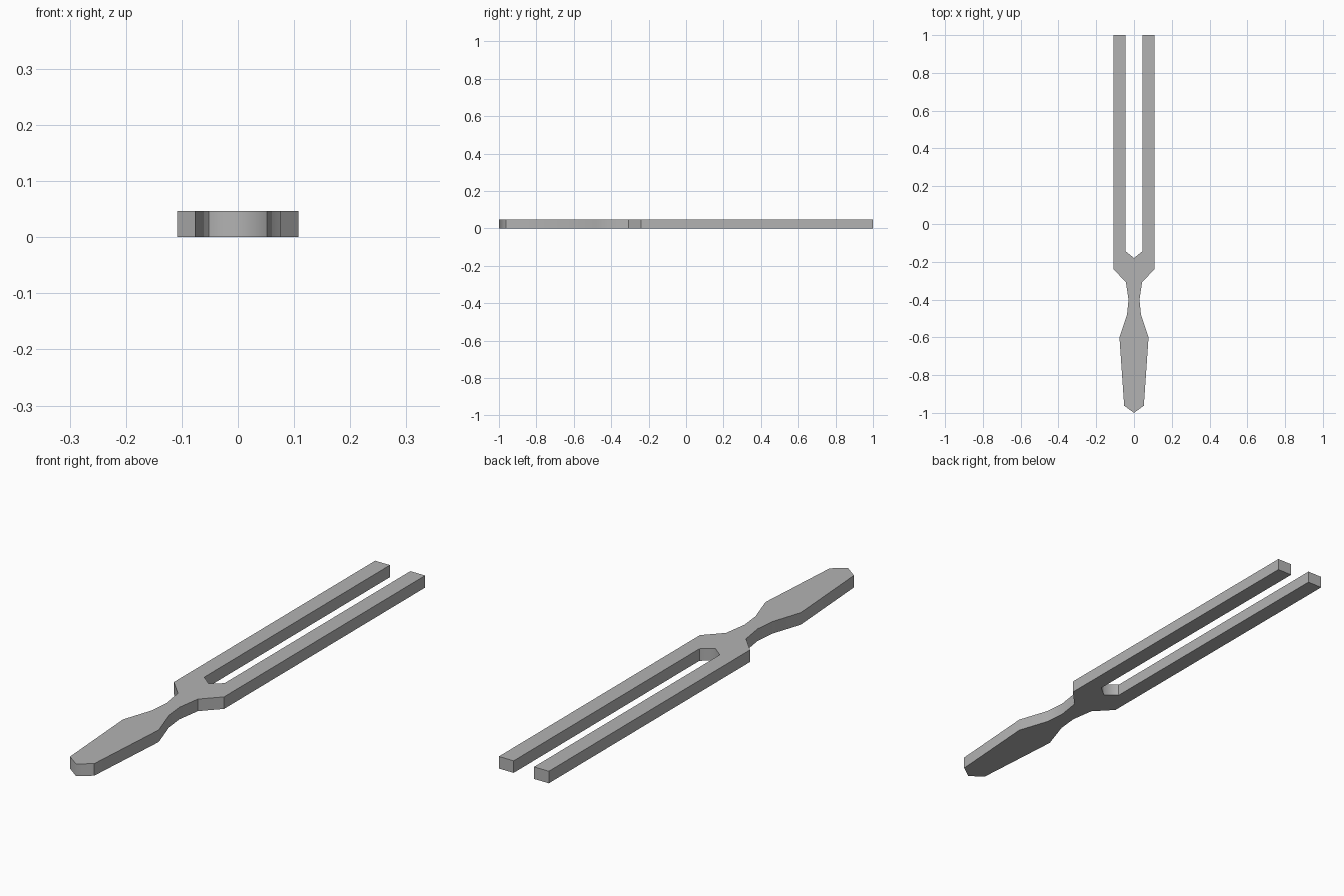
import bpy
import bmesh
import math

cube = bpy.data.objects.get("Cube")
if cube:
    bpy.data.objects.remove(cube, do_unlink=True)

THICKNESS = 0.047

steel = bpy.data.materials.new("grey steel")
steel.use_nodes = True
colour = (0.45, 0.45, 0.45, 1)
steel.diffuse_color = colour
steel.node_tree.nodes["Principled BSDF"].inputs["Base Color"].default_value = colour

# Half outline from the handle tip round to the notch between the tines
half = [
    (0, -0.995), (0.052, -0.962),                     # handle tip
    (0.077, -0.6), (0.037, -0.48), (0.029, -0.4),     # grip and neck
    (0.043, -0.308), (0.108, -0.24),                  # shoulder
    (0.108, 1), (0.044, 1),                           # tine end
    (0.044, -0.145), (0, -0.18),                      # notch
]
half[0] = (0, -1)
outline = half + [(-x, y) for x, y in reversed(half[1:-1])]

# Extrude the outline into a flat bar
bm = bmesh.new()
face = bm.faces.new([bm.verts.new((x, y, 0)) for x, y in outline])
top = bmesh.ops.extrude_face_region(bm, geom=[face])["geom"]
bmesh.ops.translate(bm, vec=(0, 0, THICKNESS),
                    verts=[v for v in top if isinstance(v, bmesh.types.BMVert)])
bmesh.ops.recalc_face_normals(bm, faces=bm.faces)
mesh = bpy.data.meshes.new("tuning_fork")
bm.to_mesh(mesh)
bm.free()
mesh.materials.append(steel)

fork = bpy.data.objects.new("tuning_fork", mesh)
bpy.context.collection.objects.link(fork)
bpy.context.view_layer.objects.active = fork
fork.select_set(True)
bpy.ops.object.shade_smooth_by_angle(angle=math.radians(30))

# Handle tip and notch stay softly rounded across the centre line
for edge in mesh.edges:
    if all(abs(mesh.vertices[i].co.x) < 0.001 for i in edge.vertices):
        edge.use_edge_sharp = False
